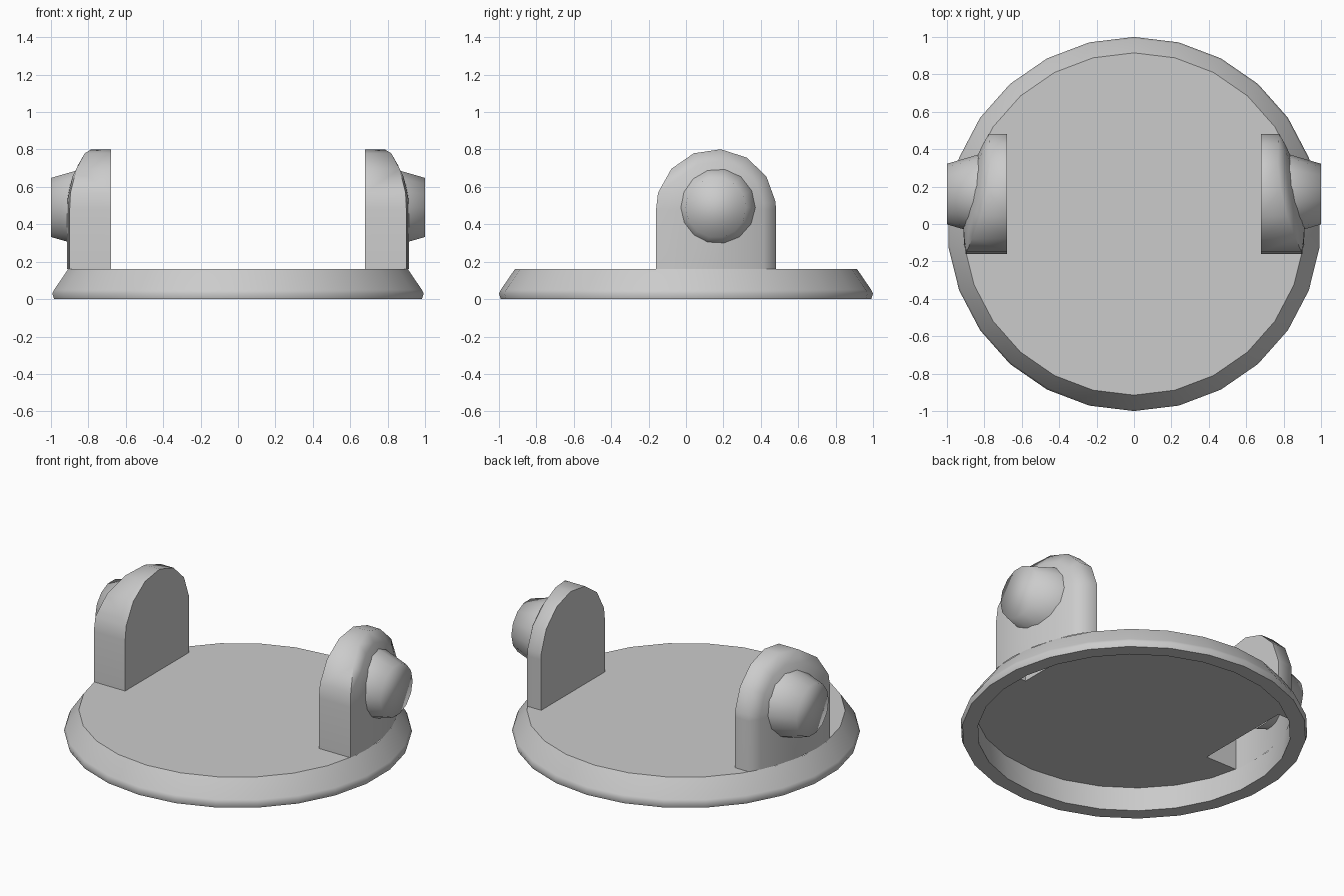
import bpy, bmesh, math

if "Cube" in bpy.data.objects:
    bpy.data.objects.remove(bpy.data.objects["Cube"])

SIDES = 26
FLOOR = 0.16      # height of the plate surface
RT = 0.915        # radius of the plate surface
CY, CZ = 0.16, 0.48   # centre of the lug arches
XI = 0.68         # flat inner face of the lugs


def finish(bm, name, angle):
    bmesh.ops.remove_doubles(bm, verts=bm.verts[:], dist=1e-4)
    bmesh.ops.recalc_face_normals(bm, faces=bm.faces[:])
    me = bpy.data.meshes.new(name)
    bm.to_mesh(me)
    bm.free()
    ob = bpy.data.objects.new(name, me)
    bpy.context.collection.objects.link(ob)
    bpy.ops.object.select_all(action='DESELECT')
    ob.select_set(True)
    bpy.context.view_layer.objects.active = ob
    bpy.ops.object.shade_smooth_by_angle(angle=math.radians(angle))
    return ob


def circle(r, z):
    return [(r * math.sin(2 * math.pi * i / SIDES),
             r * math.cos(2 * math.pi * i / SIDES), z) for i in range(SIDES)]


# Bevelled rim, hollow underneath
bm = bmesh.new()
profile = [(RT, FLOOR), (0.99, 0.05), (1.0, 0.03), (0.99, 0.0), (0.9, 0.0), (RT, FLOOR)]
rings = [[bm.verts.new(p) for p in circle(r, z)] for r, z in profile]
for a, b in zip(rings, rings[1:]):
    for i in range(SIDES):
        j = (i + 1) % SIDES
        bm.faces.new((a[i], b[i], b[j], a[j]))
finish(bm, "base_rim", 60)

# Thin plate surface, open below each hollow lug
bm = bmesh.new()
bm.faces.new([bm.verts.new(p) for p in circle(RT, FLOOR)])
for co, no in [((XI, 0, 0), (1, 0, 0)), ((-XI, 0, 0), (1, 0, 0)),
               ((0, CY - 0.32, 0), (0, 1, 0)), ((0, CY + 0.32, 0), (0, 1, 0))]:
    bmesh.ops.bisect_plane(bm, geom=bm.verts[:] + bm.edges[:] + bm.faces[:],
                           plane_co=co, plane_no=no)
holes = []
for f in bm.faces:
    c = f.calc_center_median()
    if abs(c.x) > XI and abs(c.y - CY) < 0.32:
        holes.append(f)
bmesh.ops.delete(bm, geom=holes, context='FACES')
for f in bm.faces:
    if f.normal.z < 0:
        f.normal_flip()
finish(bm, "base_plate", 60)


# Outer wall of a lug follows a domed surface of revolution
def dome_x(y, z):
    r = 0.914 - 1.2 * max(0, z - 0.5) ** 2
    return math.sqrt(r * r - y * y)


def add_lug(side, name):
    bm = bmesh.new()
    arch = [(-0.32, None), (-0.32, 0.0)]
    for i in range(7):
        t = math.radians(164 - 26.2 * i)
        arch.append((0.322 * math.cos(t), 0.322 * math.sin(t)))
    arch += [(0.32, 0.0), (0.32, None)]

    def place(s):
        return [(CY + dy * s, FLOOR if dz is None else CZ + dz * s) for dy, dz in arch]

    inner = [bm.verts.new((side * XI, y, z)) for y, z in place(1)]
    rows = [inner] + [[bm.verts.new((side * dome_x(y, z), y, z)) for y, z in place(s)]
                      for s in (1, 0.8, 0.5, 0)]
    for a, b in zip(rows, rows[1:]):
        for i in range(len(arch) - 1):
            bm.faces.new((a[i], a[i + 1], b[i + 1], b[i]))
    bm.faces.new(inner)
    return finish(bm, name, 75)


# Tapered pivot boss, capped on its outer end
def add_boss(side, name):
    bm = bmesh.new()
    n = 14
    rows = []
    for x, r in [(0.82, 0.215), (1.0, 0.162)]:
        rows.append([bm.verts.new((side * x, CY + r * math.cos(2 * math.pi * i / n),
                                   0.49 + r * math.sin(2 * math.pi * i / n)))
                     for i in range(n)])
    for i in range(n):
        j = (i + 1) % n
        bm.faces.new((rows[0][i], rows[0][j], rows[1][j], rows[1][i]))
    bm.faces.new(rows[1])
    return finish(bm, name, 80)


for side, label in [(-1, "left"), (1, "right")]:
    add_lug(side, label + "_lug")
    add_boss(side, label + "_boss")
